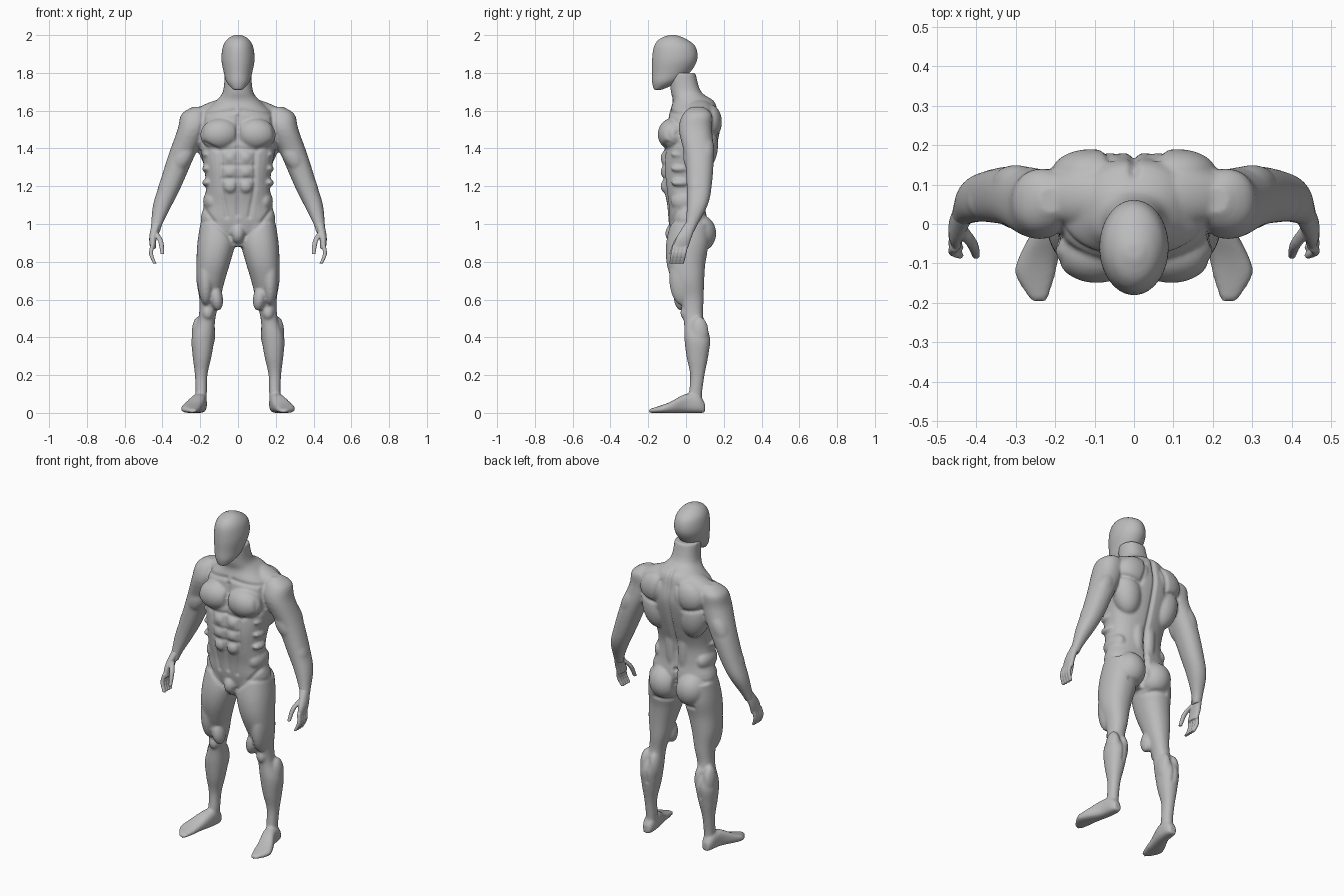
import bpy, bmesh, math
from mathutils import Vector, Matrix

cube = bpy.data.objects.get("Cube")
if cube:
    bpy.data.objects.remove(cube, do_unlink=True)

skin = bpy.data.materials.new("plain grey")
skin.use_nodes = True
skin.diffuse_color = (.5, .5, .5, 1)
skin.node_tree.nodes["Principled BSDF"].inputs["Base Color"].default_value = skin.diffuse_color

BOTH, CENTRE = (1, -1), (1,)


def blend_sections(sections, steps=4):
    """Ease between cross-sections with a Catmull-Rom curve."""
    result = []
    last = len(sections) - 1
    for i in range(last):
        before, start = sections[max(i - 1, 0)], sections[i]
        end, after = sections[i + 1], sections[min(i + 2, last)]
        for k in range(steps):
            t = k / steps
            result.append([
                b + t / 2 * (c - a + t * (2 * a - 5 * b + 4 * c - d + t * (3 * (b - c) + d - a)))
                for a, b, c, d in zip(before, start, end, after)])
    return result + [sections[last]]


def loft(bm, sections, sides=BOTH, along_y=False, power=.9, count=32):
    """Skin over rounded sections, each a centre and two half sizes."""
    for side in sides:
        rings = []
        for x, y, z, half_width, half_depth in blend_sections(sections):
            ring = []
            for k in range(count):
                angle = math.tau * k / count
                cosine, sine = math.cos(angle), math.sin(angle)
                across = half_width * math.copysign(abs(cosine) ** power, cosine)
                through = half_depth * math.copysign(abs(sine) ** power, sine)
                offset = Vector((across, 0, through)) if along_y else Vector((across, through, 0))
                point = Vector((x, y, z)) + offset
                point.x *= side
                ring.append(bm.verts.new(point))
            rings.append(ring)
        for lower, upper in zip(rings, rings[1:]):
            for k in range(count):
                following = (k + 1) % count
                bm.faces.new((lower[k], lower[following], upper[following], upper[k]))
        bm.faces.new(rings[0])
        bm.faces.new(rings[-1])


def limb(bm, joints, depth=1.0, count=32):
    """Tapering limb through joints, each a centre and a radius."""
    loft(bm, [(x, y, z, radius, radius * depth) for x, y, z, radius in joints], count=count)


def trunk(bm, sections, power):
    """Central form from sections of height, middle, half width and half depth."""
    loft(bm, [(0, y, z, width, depth) for z, y, width, depth in sections], CENTRE, power=power)


def muscle(bm, centre, radii, tilt=0, sides=BOTH):
    """Ellipsoid tilted in the frontal plane and mirrored."""
    for side in sides:
        place = Matrix.Translation(centre)
        place.translation.x *= side
        turn = Matrix.Rotation(math.radians(side * tilt), 4, "Y")
        bmesh.ops.create_uvsphere(bm, u_segments=24, v_segments=16, radius=1,
                                  matrix=place @ turn @ Matrix.Diagonal((*radii, 1)))


def finish(name, bm, voxel, rounds):
    """Fuse the overlapping forms into one smooth skin."""
    bmesh.ops.recalc_face_normals(bm, faces=bm.faces)
    mesh = bpy.data.meshes.new(name)
    bm.to_mesh(mesh)
    bm.free()
    obj = bpy.data.objects.new(name, mesh)
    bpy.context.collection.objects.link(obj)
    remesh = obj.modifiers.new("fuse", "REMESH")
    remesh.mode = "VOXEL"
    remesh.voxel_size = voxel
    soften = obj.modifiers.new("soften", "SMOOTH")
    soften.factor = .5
    soften.iterations = rounds
    bpy.context.view_layer.update()
    evaluated = obj.evaluated_get(bpy.context.evaluated_depsgraph_get())
    baked = bpy.data.meshes.new_from_object(evaluated)
    obj.modifiers.clear()
    obj.data = baked
    baked.materials.clear()
    baked.materials.append(skin)
    baked.polygons.foreach_set("use_smooth", [True] * len(baked.polygons))
    return obj


def carve(obj, facing, path, depth=.007, width=.011):
    """Press a mirrored groove into the skin that faces the given way along y."""
    corners = [Vector(point) for point in path]
    moves = []
    for vertex in obj.data.vertices:
        lean = vertex.normal.y * facing
        if lean < .1:
            continue
        place = Vector((abs(vertex.co.x), vertex.co.z))
        gaps = []
        for start, end in zip(corners, corners[1:]):
            span = end - start
            along = max(0, min(1, (place - start).dot(span) / span.length_squared))
            gaps.append((place - start - span * along).length)
        falloff = math.exp(-(min(gaps) / width) ** 2)
        moves.append((vertex, vertex.normal * depth * falloff * min(1, lean * 2)))
    for vertex, push in moves:
        vertex.co -= push


body = bmesh.new()
# Torso and neck
trunk(body, [(.88, 0, .1, .06), (1, .01, .195, .1), (1.1, 0, .18, .1), (1.2, -.01, .17, .11),
             (1.3, 0, .18, .13), (1.4, .02, .2, .14), (1.5, .04, .21, .14), (1.58, .04, .19, .13),
             (1.65, .04, .12, .11), (1.7, 0, .08, .08), (1.8, -.02, .07, .07)], power=.85)
# Legs from hip to heel
limb(body, [(.11, .02, 1, .09), (.115, .01, .9, .1), (.13, 0, .8, .09), (.145, .01, .7, .075),
            (.15, .03, .6, .055), (.165, .04, .5, .045), (.185, .06, .4, .06),
            (.19, .06, .3, .05), (.195, .06, .2, .033), (.195, .05, .1, .03),
            (.2, .05, .04, .03)], depth=1.15)
# Feet from heel to toe, resting on the ground
foot = [(.1, .2, .02, .05), (.07, .2, .035, .09), (0, .21, .04, .1),
        (-.08, .24, .05, .06), (-.13, .25, .05, .04), (-.195, .24, .02, .02)]
loft(body, [(x, y, height / 2, width, height / 2) for y, x, width, height in foot],
     along_y=True, power=.75)
# Arms from shoulder to wrist
limb(body, [(.21, .06, 1.62, .03), (.23, .06, 1.58, .07), (.24, .05, 1.5, .08),
            (.3, .07, 1.36, .07), (.36, .07, 1.2, .06), (.4, .06, 1.1, .05),
            (.43, .03, 1, .03), (.44, .01, .95, .025)], depth=1.1)

# Chest, shoulder and back muscles
muscle(body, (.095, -.07, 1.475), (.105, .08, .085), tilt=6)
muscle(body, (.14, .07, 1.6), (.13, .07, .045), tilt=22)
muscle(body, (.13, .09, 1.42), (.085, .08, .14), tilt=8)
muscle(body, (.11, .13, 1.54), (.1, .06, .09), tilt=17)
muscle(body, (.04, .07, 1.2), (.04, .04, .2))
# Waist, abdomen and groin
muscle(body, (.14, 0, 1.12), (.045, .08, .06))
muscle(body, (0, -.06, .95), (.04, .05, .055), sides=CENTRE)
for row in range(3):
    drop = row * .075
    muscle(body, (.04, -.1, 1.35 - drop), (.04, .035, .04))
    muscle(body, (.165, -.03, 1.37 - drop), (.025, .05, .02), tilt=22)
# Glutes, thighs and kneecaps
muscle(body, (.09, .07, .95), (.09, .09, .1), tilt=11)
muscle(body, (.115, -.02, .61), (.035, .045, .07), tilt=9)
muscle(body, (.17, -.02, .72), (.045, .07, .15))
muscle(body, (.16, 0, .53), (.03, .03, .04))
# Two calf heads
for x in (.155, .21):
    muscle(body, (x, .07, .42), (.035, .05, .09))
# Biceps, triceps and forearm
muscle(body, (.29, .03, 1.36), (.05, .045, .09), tilt=-26)
muscle(body, (.3, .1, 1.39), (.05, .05, .1), tilt=-26)
muscle(body, (.38, .06, 1.2), (.04, .05, .08), tilt=-20)
figure = finish("body", body, voxel=.0075, rounds=5)

FRONT, BACK = -1, 1
# Breastbone, chest outline and collarbone
carve(figure, FRONT, [(0, 1.57), (0, 1.05)], depth=.009)
carve(figure, FRONT, [(0, 1.4), (.1, 1.39), (.18, 1.43)])
carve(figure, FRONT, [(.02, 1.6), (.18, 1.58), (.2, 1.45)])
# Abdomen borders and groin line
carve(figure, FRONT, [(.09, 1.37), (.09, 1.2), (.06, 1.04)])
carve(figure, FRONT, [(.18, 1.08), (.12, 1), (.04, .93)])
for height in (1.31, 1.24):
    carve(figure, FRONT, [(0, height), (.08, height)], depth=.005)
# Spine, cleft and seat fold
carve(figure, BACK, [(0, 1.66), (0, 1.06)], depth=.014)
carve(figure, BACK, [(0, 1.05), (0, .85)], depth=.022)
carve(figure, BACK, [(.02, .85), (.13, .86)])
# Shoulder blades and calf split
carve(figure, BACK, [(.06, 1.6), (.09, 1.46), (.2, 1.48)])
carve(figure, BACK, [(.18, .46), (.18, .33)], depth=.005)

# Head: smooth featureless mask
head = bmesh.new()
trunk(head, [(1.71, -.15, .025, .02), (1.75, -.11, .06, .07), (1.8, -.08, .075, .1),
             (1.87, -.06, .088, .12), (1.94, -.06, .08, .11), (1.98, -.07, .055, .07),
             (2, -.07, .02, .02)], power=1)
finish("head", head, voxel=.007, rounds=3)

# Hands: palm, four curled fingers and a thumb
hands = bmesh.new()
loft(hands, [(.43, .03, 1.01, .025, .03), (.45, -.01, .93, .02, .04), (.45, -.03, .87, .015, .04)])
for finger in range(4):
    y = -.02 * finger
    limb(hands, [(.453, y, .89, .011), (.46, y - .01, .84, .011), (.44, y - .02, .79, .009)], count=12)
limb(hands, [(.44, -.01, .96, .015), (.41, -.05, .91, .014), (.4, -.08, .84, .01)], count=12)
finish("hands", hands, voxel=.004, rounds=2)
